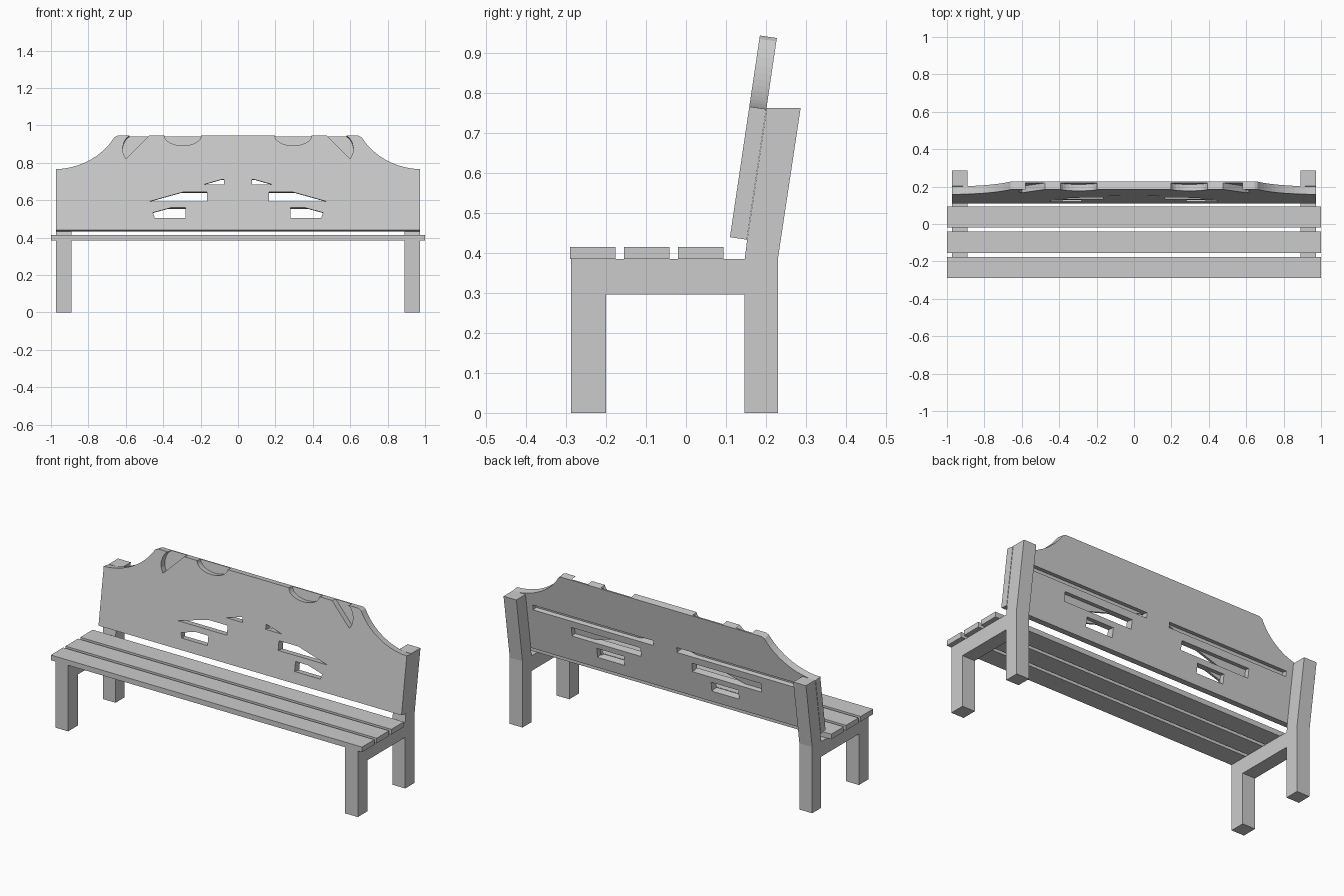
import bpy, bmesh, math
from mathutils import Matrix

if "Cube" in bpy.data.objects:
    bpy.data.objects.remove(bpy.data.objects["Cube"])

TILT = math.atan(0.1485)


def make_object(name, bm):
    bmesh.ops.recalc_face_normals(bm, faces=bm.faces)
    mesh = bpy.data.meshes.new(name)
    bm.to_mesh(mesh)
    bm.free()
    ob = bpy.data.objects.new(name, mesh)
    bpy.context.collection.objects.link(ob)
    return ob


def add_prism(bm, pts, offset):
    """Extrude a closed loop of 3D points by an offset vector."""
    face = bm.faces.new([bm.verts.new(p) for p in pts])
    new = bmesh.ops.extrude_face_region(bm, geom=[face])["geom"]
    bmesh.ops.translate(bm, vec=offset, verts=[v for v in new if isinstance(v, bmesh.types.BMVert)])


def side_profile(name, pts, x0, x1):
    bm = bmesh.new()
    add_prism(bm, [(x0, y, z) for y, z in pts], (x1 - x0, 0, 0))
    return make_object(name, bm)


def rect(a0, b0, a1, b1):
    return [(a0, b0), (a1, b0), (a1, b1), (a0, b1)]


def arc(cx, cz, rx, rz, a0, a1, n):
    steps = [math.radians(a0 + (a1 - a0) * i / n) for i in range(n + 1)]
    return [(cx + rx * math.cos(a), cz + rz * math.sin(a)) for a in steps]


def panel_mesh(name, shapes, d0, d1, mirrored=True):
    """Front-view shapes (x, z) extruded through the tilted back from depth d0 to d1."""
    bm = bmesh.new()
    for pts in shapes:
        for s in ((1, -1) if mirrored else (1,)):
            add_prism(bm, [(s * x, d0, (z - 0.44) / math.cos(TILT)) for x, z in pts], (0, d1 - d0, 0))
    bm.transform(Matrix.Translation((0, 0.11, 0.44)) @ Matrix.Rotation(-TILT, 4, 'X'))
    return make_object(name, bm)


# seat slats
for i in range(3):
    y = -0.29 + 0.135 * i
    side_profile("seat_slat", rect(y, 0.385, y + 0.114, 0.415), -1, 1)

# side frames: front leg, and rear post with its seat rail
post = [(-0.2, 0.297), (0.147, 0.297), (0.147, 0), (0.23, 0), (0.23, 0.385),
        (0.287, 0.763), (0.202, 0.763), (0.153, 0.433), (0.147, 0.385), (-0.2, 0.385)]
for s in (1, -1):
    side_profile("front_leg", rect(-0.288, 0, -0.2, 0.385), s * 0.89, s * 0.972)
    side_profile("rear_post_and_rail", post, s * 0.89, s * 0.972)

# backrest board with concave shoulders
shoulder = arc(0.985, 1.098, 0.37, 0.332, 204.5, 268.5, 14)
shoulder[0], shoulder[-1] = (0.645, 0.945), (0.974, 0.767)
right = [(0.974, 0.44)] + shoulder[::-1]
back = panel_mesh("backrest", [right + [(-x, z) for x, z in right[::-1]]], 0, 0.043, False)

# carved pockets along the top front edge
leaf = [(0.475, 0.96), (0.475, 0.945), (0.6, 0.822), (0.613, 0.85), (0.617, 0.88),
        (0.61, 0.91), (0.597, 0.932), (0.58, 0.945), (0.58, 0.96)]
scoop = [(0.2, 0.96)] + arc(0.295, 0.945, 0.098, 0.053, 180, 360, 12) + [(0.39, 0.96)]
pockets = panel_mesh("pocket_cutter", [leaf, scoop], -0.02, 0.035)

# tapered front openings
openings = panel_mesh("opening_cutter", [
    [(0.165, 0.592), (0.48, 0.592), (0.29, 0.645), (0.165, 0.645)],
    [(0.28, 0.505), (0.445, 0.505), (0.455, 0.534), (0.36, 0.56), (0.28, 0.56)],
    [(0.075, 0.685), (0.18, 0.685), (0.085, 0.712), (0.075, 0.712)],
], -0.02, 0.03)

# long straight grooves in the rear face
grooves = panel_mesh("groove_cutter", [
    rect(0.165, 0.592, 0.61, 0.645),
    rect(0.28, 0.505, 0.455, 0.56),
    rect(0.075, 0.685, 0.85, 0.715),
], 0.015, 0.07)

bpy.context.view_layer.objects.active = back
for cutter in (pockets, openings, grooves):
    mod = back.modifiers.new("cut", 'BOOLEAN')
    mod.operation = 'DIFFERENCE'
    mod.solver = 'EXACT'
    mod.object = cutter
    bpy.ops.object.modifier_apply(modifier=mod.name)
    bpy.data.objects.remove(cutter)
